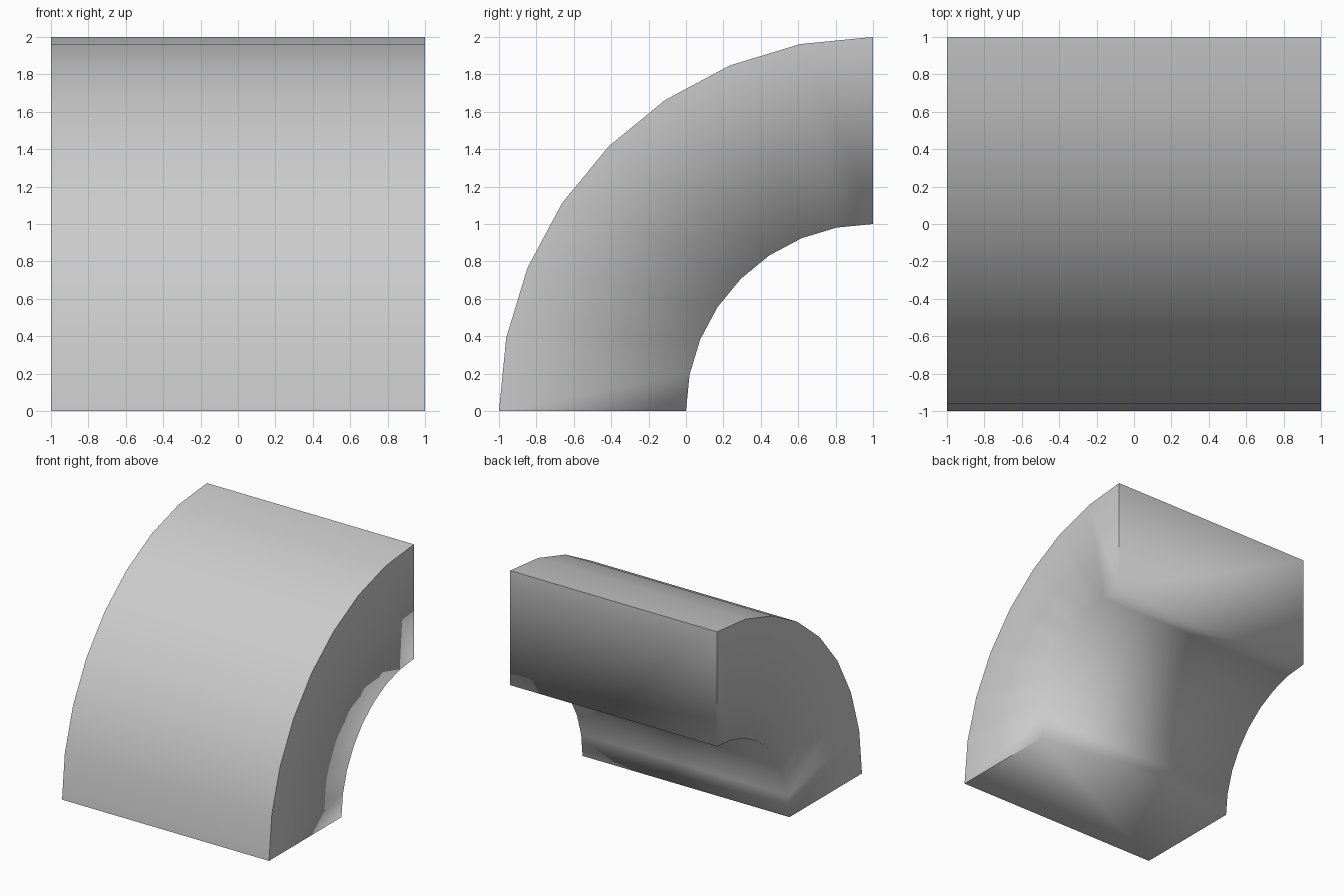
import bpy, bmesh, math

if "Cube" in bpy.data.objects:
    bpy.data.objects.remove(bpy.data.objects["Cube"])

SEG = 8            # segments in the quarter turn
R_OUT, R_IN = 2.0, 1.0
HALF_W = 1.0

bm = bmesh.new()


def arc(radius, x):
    """Quarter arc about the axis y=1, z=0, from the ground up to the back."""
    angles = [math.pi / 2 * i / SEG for i in range(SEG + 1)]
    return [bm.verts.new((x, 1 - radius * math.cos(a), radius * math.sin(a)))
            for a in angles]


# closed cross-section: outer left, outer right, inner right, inner left
rails = [arc(R_OUT, -HALF_W), arc(R_OUT, HALF_W),
         arc(R_IN, HALF_W), arc(R_IN, -HALF_W)]

# outer skin, sides and inner skin
for k in range(4):
    a, b = rails[k], rails[(k + 1) % 4]
    for i in range(SEG):
        bm.faces.new((a[i], b[i], b[i + 1], a[i + 1]))

# end caps
bm.faces.new([r[0] for r in rails])
bm.faces.new([r[-1] for r in rails])
bmesh.ops.recalc_face_normals(bm, faces=bm.faces[:])

# soft shading everywhere, crisp rim around the outer skin and at cap corners
for f in bm.faces:
    f.smooth = True
rim = [(r[i], r[i + 1]) for r in rails[:2] for i in range(SEG)]
for end in (0, -1):
    rim += [(rails[0][end], rails[1][end]),
            (rails[1][end], rails[2][end]),
            (rails[0][end], rails[3][end])]
for pair in rim:
    bm.edges.get(pair).smooth = False

mesh = bpy.data.meshes.new("quarter_arch_block")
bm.to_mesh(mesh)
bm.free()
bpy.context.collection.objects.link(bpy.data.objects.new("quarter_arch_block", mesh))
